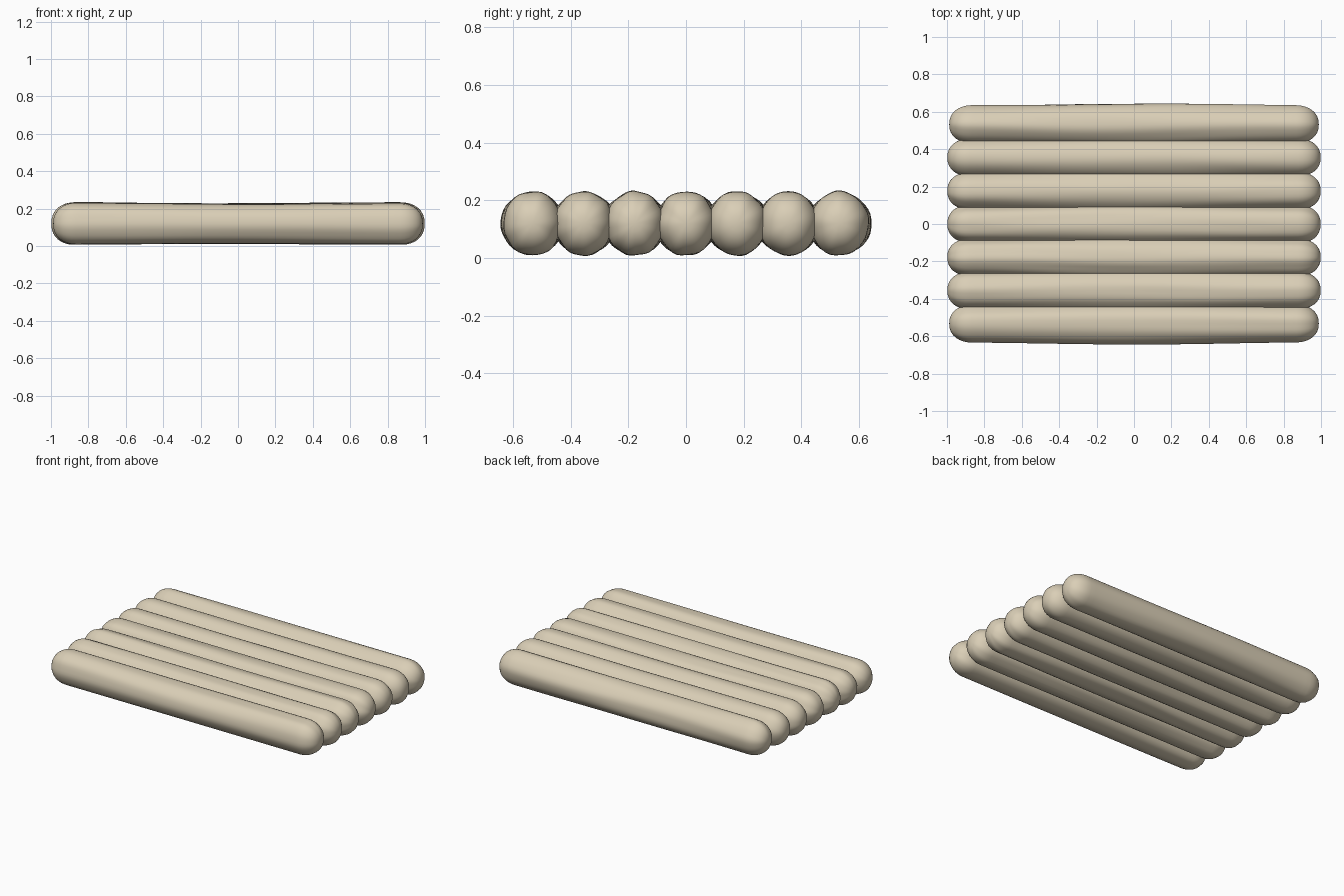
import bpy, bmesh, math, random

cube = bpy.data.objects.get("Cube")
if cube:
    bpy.data.objects.remove(cube, do_unlink=True)

random.seed(4)
LOGS, PITCH, MID_Z = 7, 0.1775, 0.12
SIDES, BODY, CAP = 40, 48, 8
CAP_LEN = 0.12

# Pale debarked wood
wood = bpy.data.materials.new("pale_wood")
wood.use_nodes = True
colour = (0.70, 0.62, 0.47, 1)
wood.diffuse_color = colour
bsdf = wood.node_tree.nodes["Principled BSDF"]
bsdf.inputs["Base Color"].default_value = colour
bsdf.inputs["Roughness"].default_value = 0.8


def stations(half):
    """Position along the log and radius factor, with domed ends."""
    inner = half - CAP_LEN
    dome = [(inner + CAP_LEN * math.sin(a), math.cos(a) ** 0.85)
            for a in (math.pi / 2 * i / CAP for i in range(CAP))]
    left = [(-x, f) for x, f in reversed(dome)]
    body = [(-inner + 2 * inner * i / BODY, 1) for i in range(1, BODY)]
    return left + body + dome


def make_log(index):
    offset = index - LOGS // 2
    half = 0.988 if abs(offset) == LOGS // 2 else 0.998
    # Shallow lengthwise grain ripples, each with its own drift along the log
    waves = [(random.randint(3, 9), random.uniform(1, 5),
              random.uniform(0, math.tau)) for _ in range(5)]
    bm = bmesh.new()
    rings = []
    for x, f in stations(half):
        swell = math.cos(x * math.pi / 2) ** 2
        ry = 0.101 + 0.011 * swell
        rz = 0.112 - 0.005 * swell
        ring = []
        for s in range(SIDES):
            a = math.tau * s / SIDES
            grain = sum(math.sin(n * a + p + math.sin(k * x + p))
                        for n, k, p in waves)
            r = f * (1 + 0.007 * grain)
            ring.append(bm.verts.new((x, r * ry * math.cos(a),
                                      r * rz * math.sin(a))))
        rings.append(ring)
    for a, b in zip(rings, rings[1:]):
        for s in range(SIDES):
            t = (s + 1) % SIDES
            bm.faces.new((a[s], a[t], b[t], b[s]))
    # Close both domes
    for ring, x in ((rings[0], -half), (rings[-1], half)):
        tip = bm.verts.new((x, 0, 0))
        for s in range(SIDES):
            bm.faces.new((ring[s], ring[(s + 1) % SIDES], tip))
    bmesh.ops.recalc_face_normals(bm, faces=bm.faces)
    for face in bm.faces:
        face.smooth = True
    mesh = bpy.data.meshes.new(f"log_{index + 1}")
    bm.to_mesh(mesh)
    bm.free()
    mesh.materials.append(wood)
    log = bpy.data.objects.new(mesh.name, mesh)
    log.location = (0, offset * PITCH, MID_Z)
    bpy.context.collection.objects.link(log)


# Row of logs lying side by side
for i in range(LOGS):
    make_log(i)
